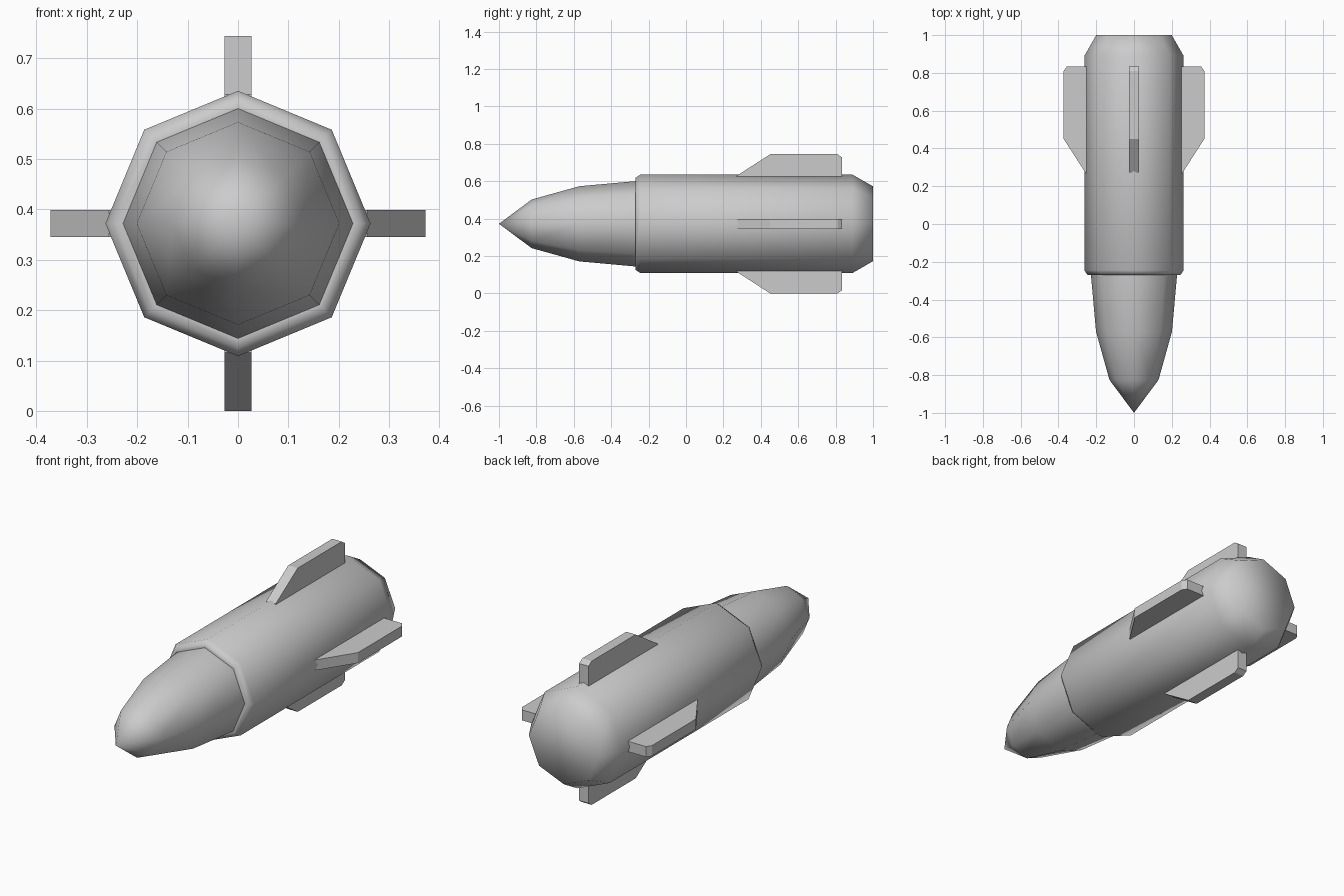
import bpy, bmesh, math

if "Cube" in bpy.data.objects:
    bpy.data.objects.remove(bpy.data.objects["Cube"])

CZ = 0.372      # height of the long axis
SIDES = 8


def finish(name, bm, smooth):
    bmesh.ops.recalc_face_normals(bm, faces=bm.faces)
    for f in bm.faces:
        f.smooth = smooth
    mesh = bpy.data.meshes.new(name)
    bm.to_mesh(mesh)
    bm.free()
    ob = bpy.data.objects.new(name, mesh)
    ob.location.z = CZ
    bpy.context.collection.objects.link(ob)
    return ob


def lathe(name, profile):
    """Octagonal solid along y from (y, radius) points."""
    bm = bmesh.new()
    rings = []
    for y, r in profile:
        if r == 0:
            rings.append([bm.verts.new((0, y, 0))] * SIDES)
        else:
            rings.append([bm.verts.new((r * math.cos(a), y, r * math.sin(a)))
                          for a in (i * math.tau / SIDES for i in range(SIDES))])
    for a, b in zip(rings, rings[1:]):
        for i in range(SIDES):
            j = (i + 1) % SIDES
            corners = dict.fromkeys((a[i], a[j], b[j], b[i]))
            bm.faces.new(list(corners))
    for ring in (rings[0], rings[-1]):
        if ring[0] is not ring[1]:
            bm.faces.new(ring)
    return finish(name, bm, True)


def fin(name, angle):
    """Flat plate standing on the hull, turned about the long axis."""
    outline = [(0.27, 0.22), (0.27, 0.256), (0.45, 0.372),
               (0.81, 0.372), (0.835, 0.355), (0.835, 0.22)]
    t = 0.027
    bm = bmesh.new()
    face = bm.faces.new([bm.verts.new((-t, y, r)) for y, r in outline])
    ext = bmesh.ops.extrude_face_region(bm, geom=[face])
    moved = [v for v in ext["geom"] if isinstance(v, bmesh.types.BMVert)]
    bmesh.ops.translate(bm, verts=moved, vec=(2 * t, 0, 0))
    ob = finish(name, bm, False)
    ob.rotation_euler.y = angle


# Pointed nose, seated in the front of the hull
lathe("nose_cone", [(-1.0, 0), (-0.825, 0.13), (-0.57, 0.201),
                    (-0.27, 0.228), (-0.25, 0.228)])

# Hull with chamfered front lip and tapered tail
lathe("hull", [(-0.27, 0.228), (-0.27, 0.246), (-0.245, 0.263),
               (0.89, 0.263), (1.0, 0.2)])

# Four tail fins
for i, side in enumerate(("top", "right", "bottom", "left")):
    fin(side + "_fin", i * math.pi / 2)
